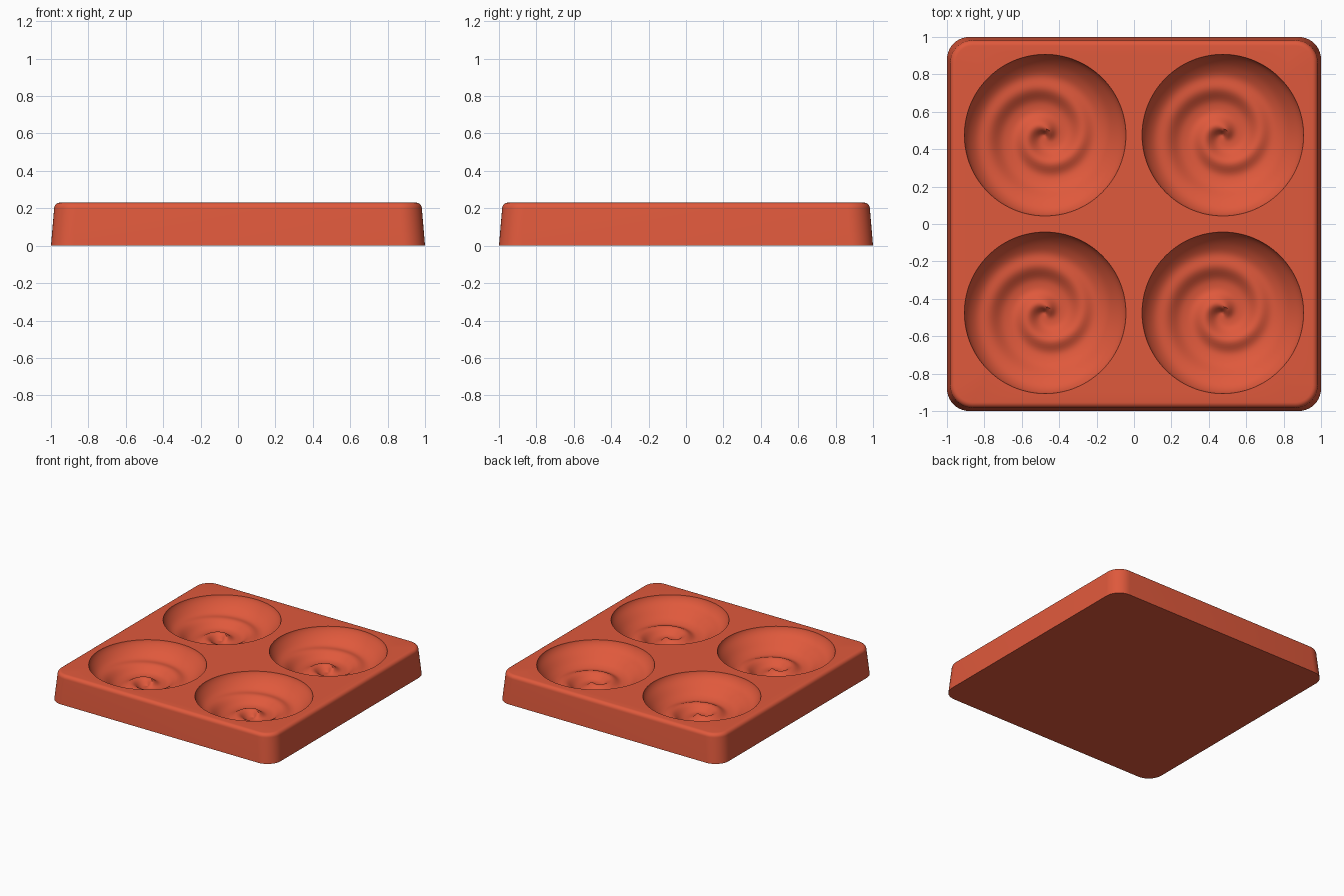
import bpy, bmesh
from math import sin, cos, pi, radians, hypot

if "Cube" in bpy.data.objects:
    bpy.data.objects.remove(bpy.data.objects["Cube"], do_unlink=True)

HEIGHT = 0.23
DISH_R = 0.432
CENTRE = 0.475
SEGS = 112
RINGS = 44

clay = bpy.data.materials.new("terracotta red")
clay.use_nodes = True
colour = (0.74, 0.1, 0.045, 1)
clay.diffuse_color = colour
clay.node_tree.nodes["Principled BSDF"].inputs["Base Color"].default_value = colour


def finish(bm, name, angle):
    bmesh.ops.recalc_face_normals(bm, faces=bm.faces)
    mesh = bpy.data.meshes.new(name)
    bm.to_mesh(mesh)
    bm.free()
    mesh.materials.append(clay)
    obj = bpy.data.objects.new(name, mesh)
    bpy.context.collection.objects.link(obj)
    bpy.ops.object.select_all(action='DESELECT')
    obj.select_set(True)
    bpy.context.view_layer.objects.active = obj
    bpy.ops.object.shade_smooth_by_angle(angle=radians(angle))
    return obj


def rounded_square(bm, half, radius, z, steps=10):
    """Loop of vertices around a square with round corners."""
    loop = []
    for corner in range(4):
        mid = pi / 4 + corner * pi / 2
        cx = (half - radius) * (1 if cos(mid) > 0 else -1)
        cy = (half - radius) * (1 if sin(mid) > 0 else -1)
        for i in range(steps + 1):
            a = corner * pi / 2 + i / steps * pi / 2
            loop.append(bm.verts.new((cx + radius * cos(a), cy + radius * sin(a), z)))
    return loop


def ring_edges(bm, loop):
    return [bm.edges.new((v, loop[i - 1])) for i, v in enumerate(loop)]


def bridge(bm, low, high):
    for i in range(len(low)):
        bm.faces.new((low[i - 1], low[i], high[i], high[i - 1]))


# Tray: tapered walls, rounded top edge, flat top with four round openings
bm = bmesh.new()
loops = [rounded_square(bm, 1.0, 0.12, 0)]
edge = 0.03
for i in range(7):
    a = i / 6 * pi / 2
    inset = edge * (1 - cos(a))
    loops.append(rounded_square(bm, 0.983 - inset, 0.12 - inset,
                                HEIGHT - edge + edge * sin(a)))
for low, high in zip(loops, loops[1:]):
    bridge(bm, low, high)
bm.faces.new(loops[0])
border = [bm.edges.get((v, loops[-1][i - 1])) for i, v in enumerate(loops[-1])]
for sx in (-1, 1):
    for sy in (-1, 1):
        circle = [bm.verts.new((sx * CENTRE + DISH_R * cos(2 * pi * i / SEGS),
                                sy * CENTRE + DISH_R * sin(2 * pi * i / SEGS), HEIGHT))
                  for i in range(SEGS)]
        border += ring_edges(bm, circle)
bmesh.ops.triangle_fill(bm, edges=border, use_beauty=True, normal=(0, 0, 1))
finish(bm, "tray_body", 35)


def dish_height(r, theta):
    """Bowl floor with a raised spiral that fades out at the rim."""
    t = min(r / DISH_R, 1)
    bowl = -0.175 * (1 - t ** 3) ** 0.7
    phase = 2 * pi * (r - 0.04) / 0.21 - (theta - pi / 2)
    ridge = ((1 + cos(phase)) / 2) ** 1.6
    return bowl + 0.045 * ridge * (1 - t * t) * min(1, r / 0.03)


# Spiral dish: polar grid, finer towards the rim
bm = bmesh.new()
rings = []
for k in range(1, RINGS + 1):
    r = DISH_R * sin(k / RINGS * pi / 2) ** 1.15
    rings.append([bm.verts.new((r * cos(a), r * sin(a), dish_height(r, a)))
                  for a in (2 * pi * i / SEGS for i in range(SEGS))])
for inner, outer in zip(rings, rings[1:]):
    bridge(bm, inner, outer)
hub = bm.verts.new((0, 0, dish_height(0, 0)))
for i in range(SEGS):
    bm.faces.new((hub, rings[0][i - 1], rings[0][i]))
# The open bowl must face upwards
bmesh.ops.recalc_face_normals(bm, faces=bm.faces)
dish = finish(bm, "spiral_dish_front_right", 60)
if dish.data.polygons[0].normal.z < 0:
    dish.data.flip_normals()
dish.location = (-CENTRE, -CENTRE, HEIGHT)

# Three more dishes share the same mesh
for name, sx, sy in (("front_left", 1, -1), ("back_right", -1, 1), ("back_left", 1, 1)):
    copy = dish.copy()
    copy.name = "spiral_dish_" + name
    copy.location = (sx * CENTRE, sy * CENTRE, HEIGHT)
    bpy.context.collection.objects.link(copy)
